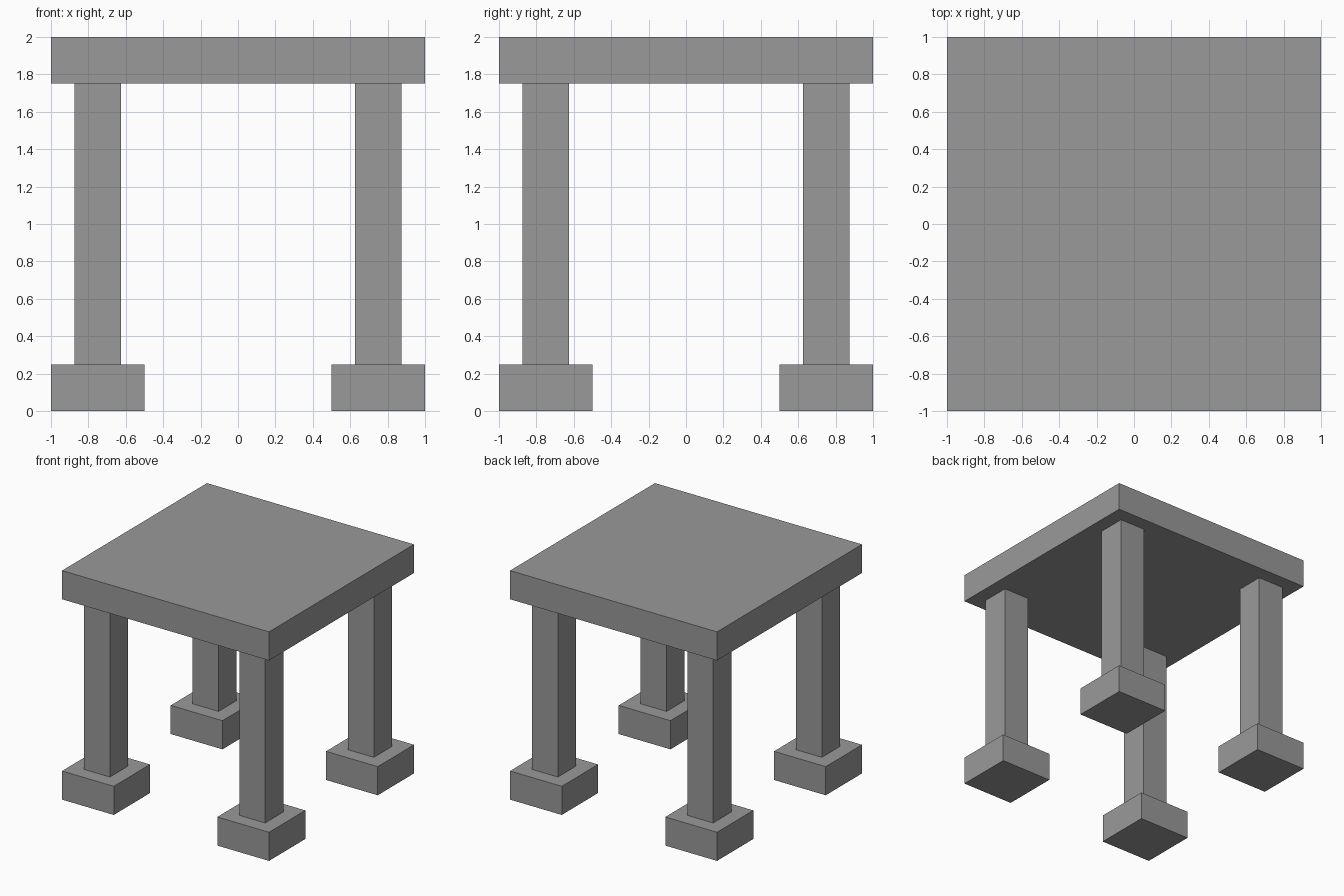
import bpy

if "Cube" in bpy.data.objects:
    bpy.data.objects.remove(bpy.data.objects["Cube"])

# Dark grey shared by every part
grey = bpy.data.materials.new("dark_grey")
grey.diffuse_color = (0.32, 0.32, 0.32, 1)
grey.use_nodes = True
grey.node_tree.nodes["Principled BSDF"].inputs["Base Color"].default_value = grey.diffuse_color


def box(name, x, y, z, sx, sy, sz):
    """Box centred on x, y with its underside at z."""
    bpy.ops.mesh.primitive_cube_add(size=1, location=(x, y, z + sz / 2))
    obj = bpy.context.object
    obj.name = name
    obj.scale = (sx, sy, sz)
    bpy.ops.object.transform_apply(location=False, rotation=False, scale=True)
    obj.data.materials.append(grey)
    return obj


# Table top
box("table_top", 0, 0, 1.75, 2, 2, 0.25)

# Four legs, each standing on a wider foot block
for side, sx in (("left", -1), ("right", 1)):
    for end, sy in (("front", -1), ("back", 1)):
        x, y = 0.75 * sx, 0.75 * sy
        box(f"{end}_{side}_foot", x, y, 0, 0.5, 0.5, 0.25)
        box(f"{end}_{side}_leg", x, y, 0.25, 0.25, 0.25, 1.5)
